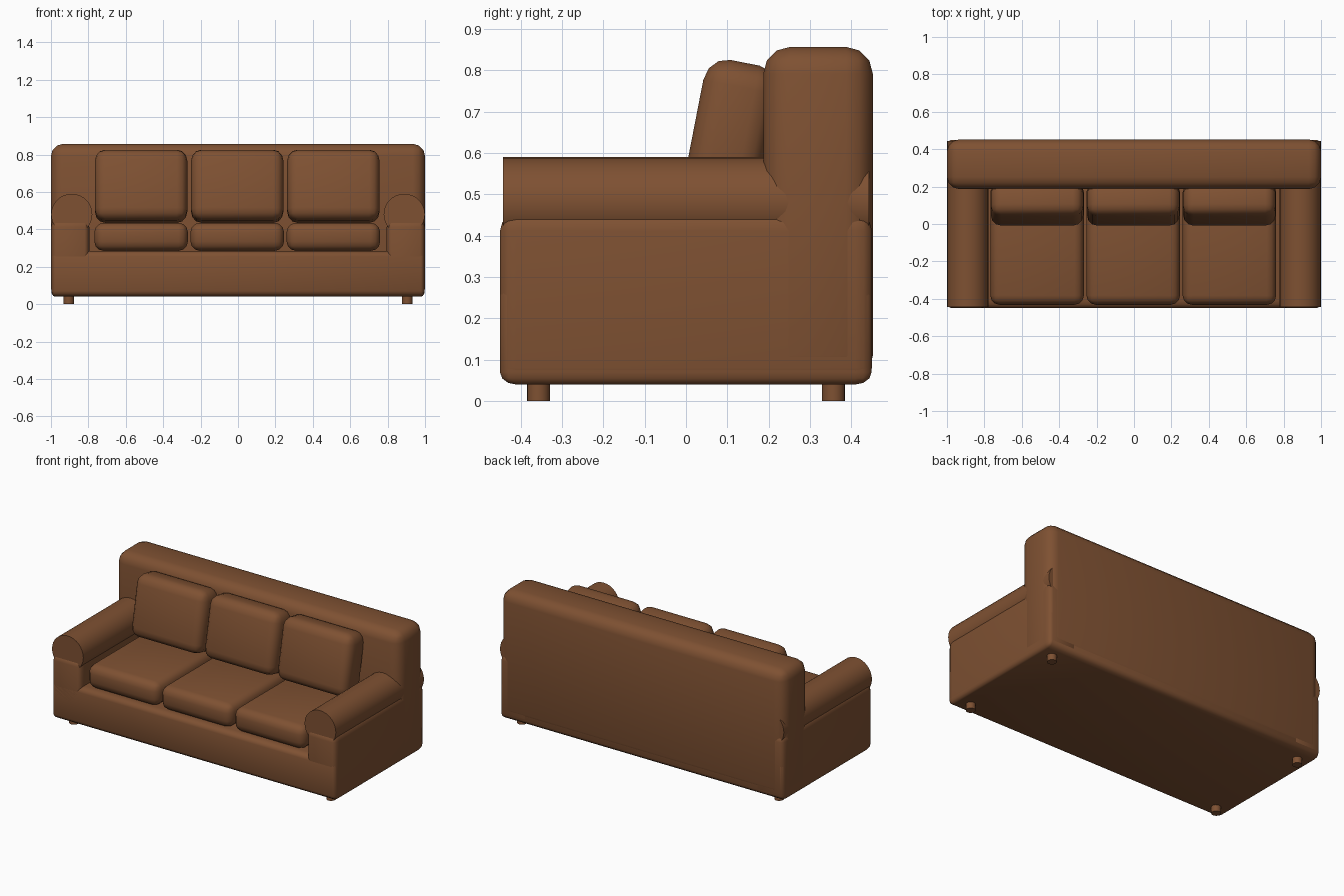
import bpy, bmesh, math
from mathutils import Matrix

cube = bpy.data.objects.get("Cube")
if cube:
    bpy.data.objects.remove(cube, do_unlink=True)

leather = bpy.data.materials.new("brown leather")
leather.use_nodes = True
brown = (0.21, 0.082, 0.032, 1)
leather.diffuse_color = brown
leather.node_tree.nodes["Principled BSDF"].inputs["Base Color"].default_value = brown


def finish(name, bm, angle):
    mesh = bpy.data.meshes.new(name)
    bm.to_mesh(mesh)
    bm.free()
    mesh.materials.append(leather)
    obj = bpy.data.objects.new(name, mesh)
    bpy.context.collection.objects.link(obj)
    bpy.ops.object.select_all(action='DESELECT')
    obj.select_set(True)
    bpy.context.view_layer.objects.active = obj
    bpy.ops.object.shade_smooth_by_angle(angle=math.radians(angle))
    return obj


def soft_box(name, low, high, rounding, tilt=0.0):
    """Box between two corners, with a separate rounding depth per axis."""
    bm = bmesh.new()
    bmesh.ops.create_cube(bm, size=2)
    bmesh.ops.bevel(bm, geom=bm.edges[:], offset=0.5, segments=3,
                    profile=0.5, affect='EDGES', clamp_overlap=False)
    centre = [(a + b) / 2 for a, b in zip(low, high)]
    for v in bm.verts:
        for i in range(3):
            half = (high[i] - low[i]) / 2
            edge = (abs(v.co[i]) - 0.5) * 2
            v.co[i] = math.copysign(half + (edge - 1) * rounding[i], v.co[i])
    bm.transform(Matrix.Translation(centre) @ Matrix.Rotation(tilt, 4, 'X'))
    return finish(name, bm, 35)


def cylinder(name, centre, radius, length, sides, axis_turn=0.0):
    bm = bmesh.new()
    bmesh.ops.create_cone(bm, cap_ends=True, segments=sides, radius1=radius,
                          radius2=radius, depth=length)
    bm.transform(Matrix.Translation(centre) @ Matrix.Rotation(axis_turn, 4, 'X'))
    return finish(name, bm, 40)


# Frame
soft_box("base", (-0.998, -0.45, 0.04), (0.998, 0.449, 0.285), (0.02, 0.04, 0.03))
soft_box("backrest", (-1, 0.187, 0.045), (1, 0.452, 0.857), (0.065, 0.065, 0.065))

# Arms with rolled tops, and feet
for side, s in (("left", 1), ("right", -1)):
    inner, outer = sorted((0.795 * s, 0.999 * s))
    soft_box(side + "_arm", (inner, -0.45, 0.041), (outer, 0.45, 0.452),
             (0.025, 0.04, 0.04))
    cylinder(side + "_arm_roll", (0.889 * s, 0, 0.48), 0.11, 0.886, 32, math.pi / 2)
    for end, y in (("front", -0.357), ("back", 0.357)):
        cylinder(side + "_" + end + "_foot", (0.905 * s, y, 0.03), 0.028, 0.06, 16)

# Seat and back cushions
for label, x in (("right", -0.518), ("middle", -0.004), ("left", 0.51)):
    soft_box(label + "_seat_cushion", (x - 0.25, -0.432, 0.285),
             (x + 0.25, 0.22, 0.435), (0.05, 0.05, 0.05))
    soft_box(label + "_back_cushion", (x - 0.247, 0.015, 0.438),
             (x + 0.247, 0.197, 0.822), (0.055, 0.055, 0.06), math.radians(-11))
